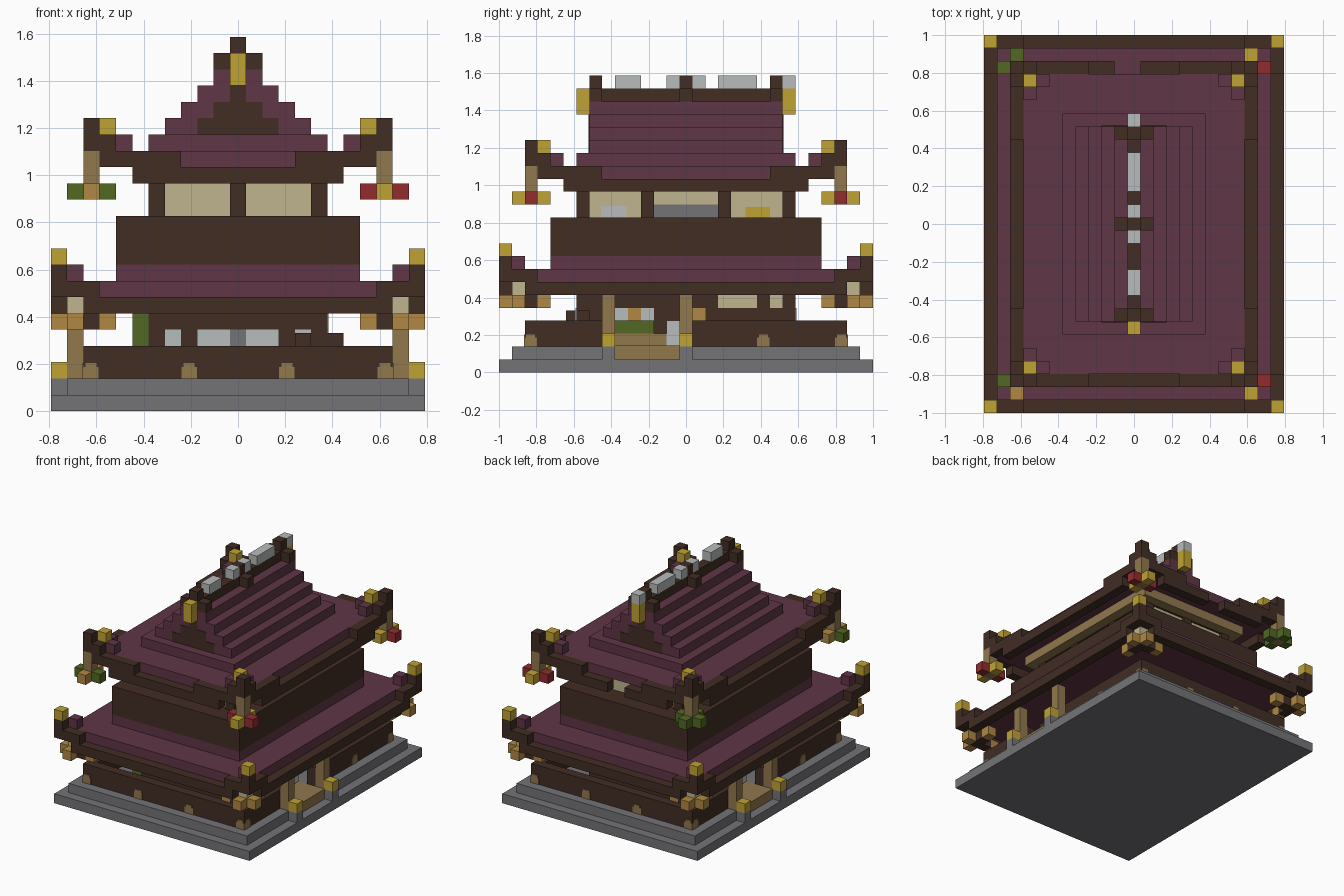
import bpy, bmesh
from mathutils import Vector

if "Cube" in bpy.data.objects:
    bpy.data.objects.remove(bpy.data.objects["Cube"])

U = 2 / 29  # one block


def material(name, rgb):
    lin = [(c / 255 / 12.92 if c < 11 else ((c / 255 + 0.055) / 1.055) ** 2.4) for c in rgb]
    m = bpy.data.materials.new(name)
    m.use_nodes = True
    m.diffuse_color = (*lin, 1)
    m.node_tree.nodes["Principled BSDF"].inputs["Base Color"].default_value = (*lin, 1)
    return m


BROWN = material("dark wood", (66, 45, 36))
MAROON = material("roof tile", (96, 54, 70))
GREY = material("stone", (116, 115, 119))
TAN = material("timber", (146, 120, 78))
ORANGE = material("pale timber", (176, 136, 68))
GOLD = material("gold", (192, 162, 52))
WHITE = material("white stone", (184, 188, 188))
CREAM = material("paper", (192, 181, 142))
GREEN = material("green", (82, 104, 36))
RED = material("red", (146, 44, 48))


def part(name, mat, boxes, sym=""):
    """Join boxes (x0, x1, y0, y1, z0, z1 in blocks); sym: x, y, xy mirrors or r half turn."""
    signs = {"": [(1, 1)], "x": [(1, 1), (-1, 1)], "y": [(1, 1), (1, -1)],
             "xy": [(1, 1), (-1, 1), (1, -1), (-1, -1)], "r": [(1, 1), (-1, -1)]}[sym]
    bm = bmesh.new()
    for x0, x1, y0, y1, z0, z1 in boxes:
        for sx, sy in signs:
            centre = Vector((sx * (x0 + x1), sy * (y0 + y1), z0 + z1)) * U / 2
            size = Vector((x1 - x0, y1 - y0, z1 - z0)) * U
            made = bmesh.ops.create_cube(bm, size=1)["verts"]
            for v in made:
                v.co = centre + v.co * size
    me = bpy.data.meshes.new(name)
    bm.to_mesh(me)
    bm.free()
    me.materials.append(mat)
    ob = bpy.data.objects.new(name, me)
    bpy.context.collection.objects.link(ob)
    return ob


def slab(hx, hy, z0, z1):
    return (-hx, hx, -hy, hy, z0, z1)


def cell(x, y, z, top=None):
    return (x - .5, x + .5, y - .5, y + .5, z, top or z + 1)


# stone base
part("base", GREY, [slab(11.5, 14.5, 0, 1), slab(10.5, 13.5, 1, 2)])

# veranda wall, with a doorway on each long side
part("veranda_wall_ends", BROWN, [(-9.5, 9.5, 11.5, 12.5, 2, 4)], "y")
part("veranda_wall_sides", BROWN, [(8.5, 9.5, -11.5, -5.5, 2, 4), (8.5, 9.5, -.5, 11.5, 2, 4)], "r")


def stud(x, y, px, py):
    """Small arched plate on the veranda wall."""
    return [(x - w * px - .06, x + w * px + .06, y - w * py - .06, y + w * py + .06, 2, top)
            for w, top in ((.42, 2.7), (.28, 2.95))]


part("wall_studs", TAN, stud(3, 12.5, 1, 0) + stud(9.05, 12.5, 1, 0) + stud(9.5, 12.05, 0, 1), "xy")
part("side_studs", TAN, stud(9.5, 6, 0, 1), "r")

# doorways
part("door_plinths", GREY, [cell(11, y, 1) for y in (-6, 0)], "r")
part("door_lamps", GOLD, [cell(11, y, 2) for y in (-6, 0)], "r")
part("door_columns", TAN, [cell(10, y, 2, 6) for y in (-6, 0)], "r")
part("door_floor", TAN, [(7, 10.56, -5.5, -.5, 1, 2.06), (6.5, 7.5, -5.5, -1.5, 2, 3)], "r")
part("door_planter", GREEN, [(6.5, 7.5, -5.5, -2.5, 3, 4)], "r")
part("door_stone", WHITE, [(6.5, 7.5, -1.5, -.5, 2, 4)], "r")

# ground floor room
part("ground_room", BROWN, [slab(5.5, 8.5, 2, 7)])
part("ground_front_windows", WHITE, [(a, b, 8.5, 8.56, 4, 5) for a, b in ((.5, 2.5), (3.5, 4.5))], "xy")
part("ground_door_panel", GREY, [(-.5, .5, 8.5, 8.56, 4, 5)], "y")
part("ground_side_windows", CREAM, [(5.5, 5.56, a, b, 5, 6) for a, b in ((2.5, 5.5), (6.5, 7.5))], "r")
part("ground_side_stones", WHITE, [(5.5, 5.56, a, a + 1, 4, 5) for a in (-5.5, -3.5)], "r")
part("ground_side_blocks", ORANGE, [(5.5, 5.56, a, a + 1, 4, 5) for a in (-4.5, .5)], "r")
part("green_post", GREEN, [cell(-6, -8, 2, 6)])
part("short_post", BROWN, [cell(6, -8, 2, 4.8), cell(4, -8.8, 4, 4.8)])


def eave(name, x, y, z, steps):
    """Rim whose steps (inset from corner start, end, level) rise toward the corners."""
    boxes = []
    for start, end, level in steps:
        hx, hy, zz = x + .5, y + .5, z + level
        if start is None:
            continue
        boxes.append((hx - start, hx - end, y - .5, y + .5, zz, zz + 1))
        boxes.append((x - .5, x + .5, hy - start, hy - max(end, 1), zz, zz + 1))
    part(name + "_rising_rim", BROWN, boxes, "xy")


# lower roof
eave("lower_roof", 11, 14, 6, [(3, 0, 1), (1, 0, 2)])
part("lower_rim_ends", BROWN, [(-9.5, 9.5, 13.5, 14.5, 6, 7)], "y")
part("lower_rim_sides", BROWN, [(10.5, 11.5, -12.5, 12.5, 6, 7)], "x")
part("lower_roof_field", MAROON, [slab(10.5, 13.5, 7, 8), slab(7.5, 10.5, 8, 9)])
part("lower_corner_tiles", MAROON, [cell(10, 13, 8)], "xy")
part("lower_finials", GOLD, [cell(11, 14, 9)], "xy")

# bracket clusters under the lower corners
part("bracket_beams", BROWN, [(8.5, 10.5, 12.5, 13.5, 5, 6), (9.5, 10.5, 11.5, 12.5, 5, 6)], "xy")
part("bracket_ends", ORANGE, [cell(8, 13, 5), cell(11, 13, 5), cell(10, 11, 5), cell(10, 14, 5)], "xy")
part("bracket_caps", CREAM, [cell(10, 13, 6)], "xy")

# balcony and upper room
part("balcony", BROWN, [slab(7.5, 10.5, 9, 12)])
part("upper_room_posts", BROWN, [cell(5, 8, 12, 14), cell(5, 3, 12, 14), (-.5, .5, 7.5, 8.5, 12, 14)], "xy")
part("upper_room_panels", CREAM, [slab(5.2, 8.2, 12, 14)])
part("upper_room_top", BROWN, [slab(5.5, 8.5, 14, 15)])
part("upper_side_panel", GREY, [(5.2, 5.26, -2.5, 2.5, 12, 13)], "x")
part("upper_side_white", WHITE, [(5.2, 5.26, -6.6, -4.6, 12, 12.9)], "r")
part("upper_side_gold", GOLD, [(5.2, 5.26, 4.6, 6.5, 12, 12.8)], "r")
part("upper_beam_sides", TAN, [(5.5, 6.5, -9.5, 9.5, 14, 15)], "x")
part("upper_beam_ends", TAN, [(-5.5, 5.5, 8.5, 9.5, 14, 15)], "y")

# upper roof
eave("upper_roof", 9, 12, 14, [(6, 1, 1), (2, 0, 2), (1, 0, 3)])
part("upper_rim_front", BROWN, [(-6.5, 6.5, -12.5, -11.5, 14, 15)])
part("upper_rim_back", BROWN, [(-6.5, -1.5, 11.5, 12.5, 14, 15), (.5, 6.5, 11.5, 12.5, 14, 15)])
part("upper_rim_sides", BROWN, [(8.5, 9.5, -9.5, 9.5, 14, 15)], "x")
part("upper_roof_field", MAROON, [slab(8.5, 11.5, 15, 16)])
part("upper_corner_tiles", MAROON, [cell(7, 11, 16), cell(8, 10, 16), cell(8, 11, 16)], "xy")
part("upper_finials", GOLD, [cell(8, 11, 17)], "xy")

# hanging corner lanterns
part("lantern_stems", TAN, [cell(9, 12, 13, 16)], "xy")
for sx, sy, side, end in ((1, 1, RED, GOLD), (1, -1, RED, GOLD),
                          (-1, 1, GREEN, GREEN), (-1, -1, GREEN, ORANGE)):
    x, y = 9 * sx, 12 * sy
    part("lantern_side_arms", side, [cell(x - 1, y, 13), cell(x + 1, y, 13)])
    part("lantern_end_arms", end, [cell(x, y - 1, 13), cell(x, y + 1, 13)])

# stepped gable
part("gable_foot", MAROON, [slab(5.5, 8.5, 16, 17)])
part("gable_tiers", MAROON, [slab(4.5 - i, 7.5, 17 + i, 18 + i) for i in range(4)])
part("gable_face", BROWN, [(i - 2.5, 2.5 - i, 7.5, 7.56, 17 + i, 18 + i) for i in range(3)], "y")
part("gable_gold", GOLD, [(-.5, .5, 7.5, 8.5, 20, 22)], "y")

# ridge with ornaments
part("ridge", BROWN, [slab(.5, 7.5, 21, 22)])
part("ridge_crosses", BROWN, [(.5, 1.5, y - .5, y + .5, 21, 22) for y in (-7, 0, 7)], "x")
part("ridge_blocks", BROWN, [cell(0, y, 22) for y in (-7, 0, 7)])
part("ridge_stones", WHITE, [(-.5, .5, a, b, 22, 23) for a, b in
                             ((-5.5, -3.5), (-1.5, -.5), (.5, 1.5), (2.5, 5.5), (7.5, 8.5))])
